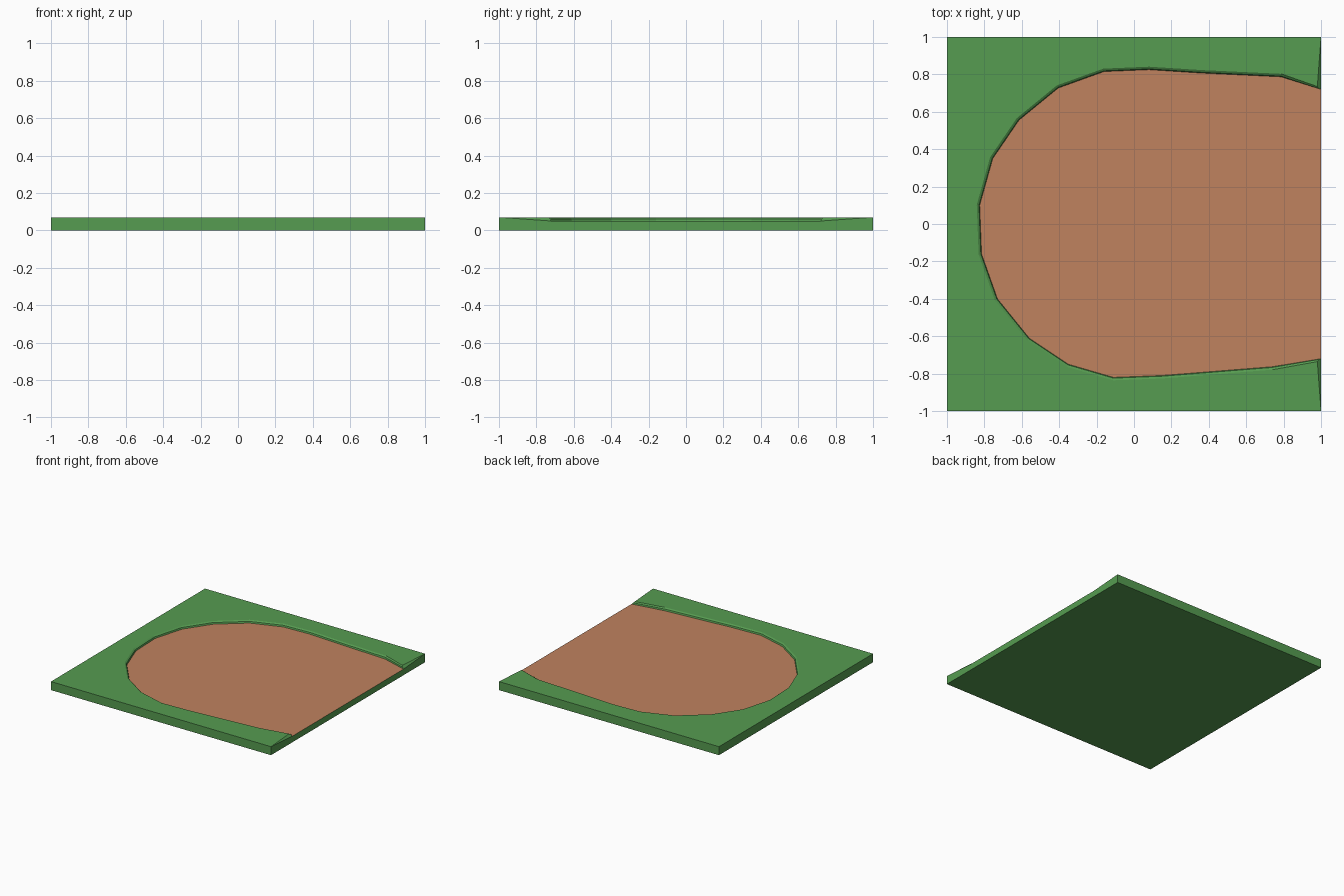
import bpy, bmesh
from mathutils import Vector

if "Cube" in bpy.data.objects:
    bpy.data.objects.remove(bpy.data.objects["Cube"])

TOP, LIP, FLOOR = 0.07, 0.062, 0.05


def material(name, rgb):
    m = bpy.data.materials.new(name)
    m.diffuse_color = (*rgb, 1)
    m.use_nodes = True
    m.node_tree.nodes["Principled BSDF"].inputs["Base Color"].default_value = m.diffuse_color
    return m


def make_part(name, faces, mat):
    """Build a flat-shaded mesh from a list of polygons."""
    bm = bmesh.new()
    for poly in faces:
        bm.faces.new([bm.verts.new(p) for p in poly])
    bmesh.ops.remove_doubles(bm, verts=bm.verts, dist=0.0001)
    bmesh.ops.triangulate(bm, faces=[f for f in bm.faces if len(f.verts) > 4])
    mesh = bpy.data.meshes.new(name)
    bm.to_mesh(mesh)
    bm.free()
    mesh.materials.append(mat)
    ob = bpy.data.objects.new(name, mesh)
    bpy.context.collection.objects.link(ob)
    return ob


# outline of the dirt patch, counter-clockwise from the back of the open side
outline = [Vector(p) for p in (
    (1, .72), (.785, .787), (.36, .807), (.08, .825), (-.16, .815), (-.405, .727),
    (-.615, .555), (-.755, .35), (-.825, .10), (-.815, -.16), (-.73, -.40),
    (-.56, -.61), (-.35, -.75), (-.11, -.82), (.15, -.81), (.74, -.763), (1, -.72))]


def ring(offset, z, end_x):
    """Outline pushed outwards, with its two ends pulled in to end_x."""
    pts = []
    last = len(outline) - 1
    for i, p in enumerate(outline):
        t = outline[min(i + 1, last)] - outline[max(i - 1, 0)]
        n = Vector((t.y, -t.x)).normalized()
        q = p + n * offset
        if i in (0, last):
            q.x = end_x
        pts.append((q.x, q.y, z))
    return pts


floor = ring(0, FLOOR, 1)
lip = ring(0.004, LIP, 0.988)
rim = ring(0.016, TOP, 0.98)


def corners(z):
    return [(1, 1, z), (-1, 1, z), (-1, -1, z), (1, -1, z)]


low, high = corners(0), corners(TOP)

# grass: top, bottom, three plain sides and the notched open side
faces = [high + rim[::-1], low[::-1]]
for i in range(3):
    faces.append([low[i + 1], low[i], high[i], high[i + 1]])
faces.append([low[3], low[0], high[0], floor[0], floor[-1], high[3]])

# slanted ends beside the opening
faces.append([high[0], rim[0], lip[0], floor[0]])
faces.append([high[3], floor[-1], lip[-1], rim[-1]])

# recess wall with a bevelled lip
for a, b in ((floor, lip), (lip, rim)):
    for i in range(len(a) - 1):
        faces.append([a[i + 1], a[i], b[i], b[i + 1]])

make_part("grass_tile", faces, material("grass green", (.093, .332, .082)))

# sunken dirt patch
make_part("dirt_patch", [floor], material("dirt brown", (.527, .223, .114)))
